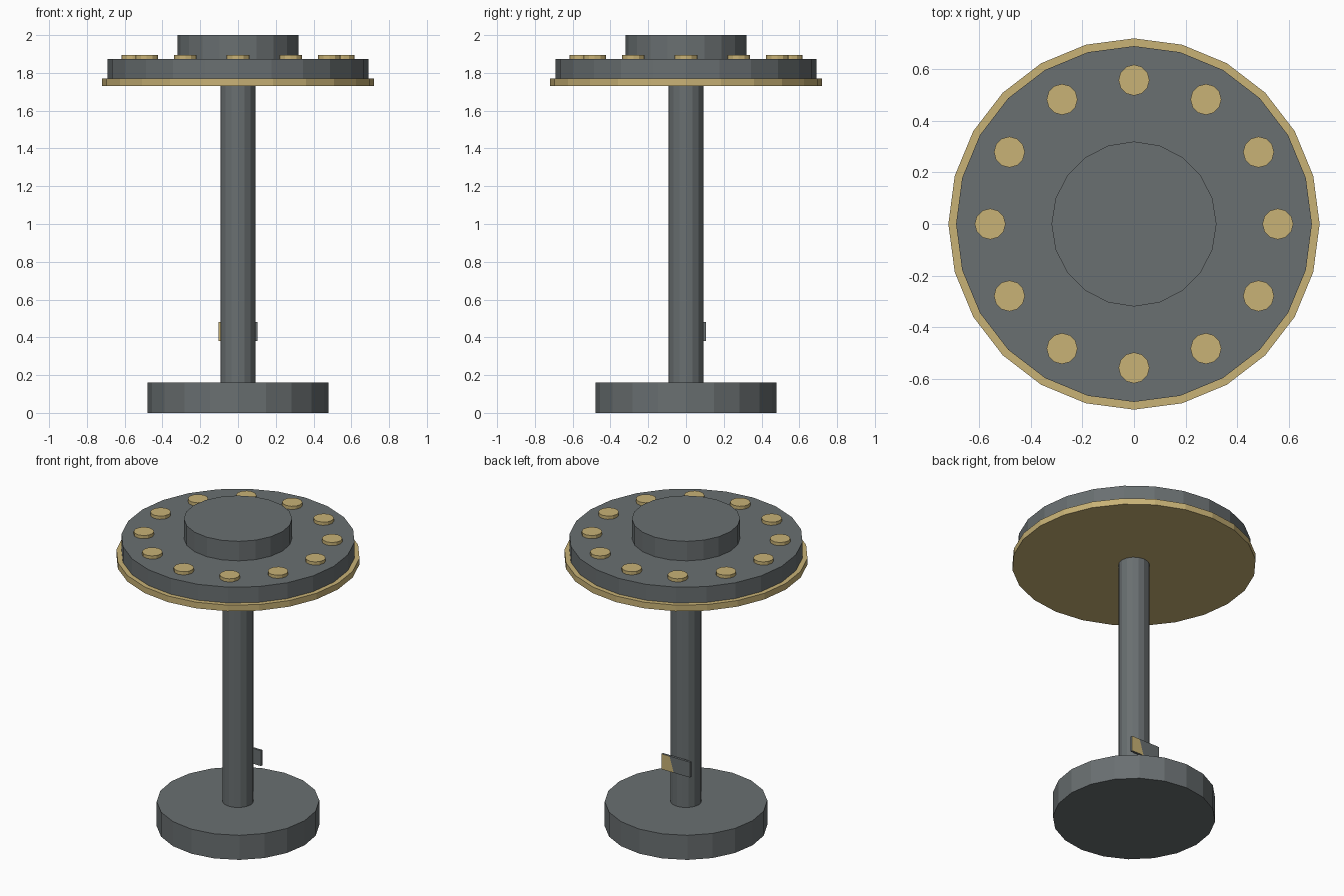
import bpy, bmesh, math

if "Cube" in bpy.data.objects:
    bpy.data.objects.remove(bpy.data.objects["Cube"])


def material(name, rgb):
    m = bpy.data.materials.new(name)
    m.diffuse_color = (*rgb, 1)
    m.use_nodes = True
    m.node_tree.nodes["Principled BSDF"].inputs["Base Color"].default_value = m.diffuse_color
    return m


grey = material("slate_grey", (0.142, 0.160, 0.165))
gold = material("pale_gold", (0.578, 0.445, 0.181))


def finish(name, bm, mats):
    me = bpy.data.meshes.new(name)
    bm.to_mesh(me)
    bm.free()
    for m in mats:
        me.materials.append(m)
    ob = bpy.data.objects.new(name, me)
    bpy.context.collection.objects.link(ob)
    return ob


def disc(name, r, z0, z1, sides, mat, x=0, y=0):
    bm = bmesh.new()
    bmesh.ops.create_cone(bm, cap_ends=True, segments=sides,
                          radius1=r, radius2=r, depth=z1 - z0)
    bmesh.ops.translate(bm, verts=bm.verts, vec=(x, y, (z0 + z1) / 2))
    return finish(name, bm, [mat])


# Foot, pole and stacked top
disc("base", 0.48, 0, 0.16, 20, grey)
disc("pole", 0.092, 0.16, 1.73, 16, grey)
disc("trim_ring", 0.72, 1.73, 1.77, 24, gold)
disc("top_plate", 0.69, 1.77, 1.873, 24, grey)
disc("hub", 0.32, 1.873, 2.0, 20, grey)

# Ring of studs
for i in range(12):
    a = math.tau * i / 12
    disc(f"stud_{i + 1}", 0.06, 1.87, 1.894, 12, gold,
         0.558 * math.cos(a), 0.558 * math.sin(a))

# Two-tone tag on the back of the pole
bm = bmesh.new()
bmesh.ops.create_cube(bm, size=1)
bmesh.ops.scale(bm, verts=bm.verts, vec=(0.206, 0.015, 0.10))
bmesh.ops.translate(bm, verts=bm.verts, vec=(0, 0.098, 0.43))
for sx in (-1, 1):
    bmesh.ops.bisect_plane(bm, geom=bm.verts[:] + bm.edges[:] + bm.faces[:],
                           plane_co=(0.03 * sx, 0, 0.43), plane_no=(1, 0, -0.3 * sx))
bm.normal_update()
for f in bm.faces:
    x = f.calc_center_median().x
    ny = f.normal.y
    f.material_index = int((ny > 0.5 and x > 0.04) or (ny < -0.5 and x < -0.04))
finish("tag", bm, [grey, gold])
